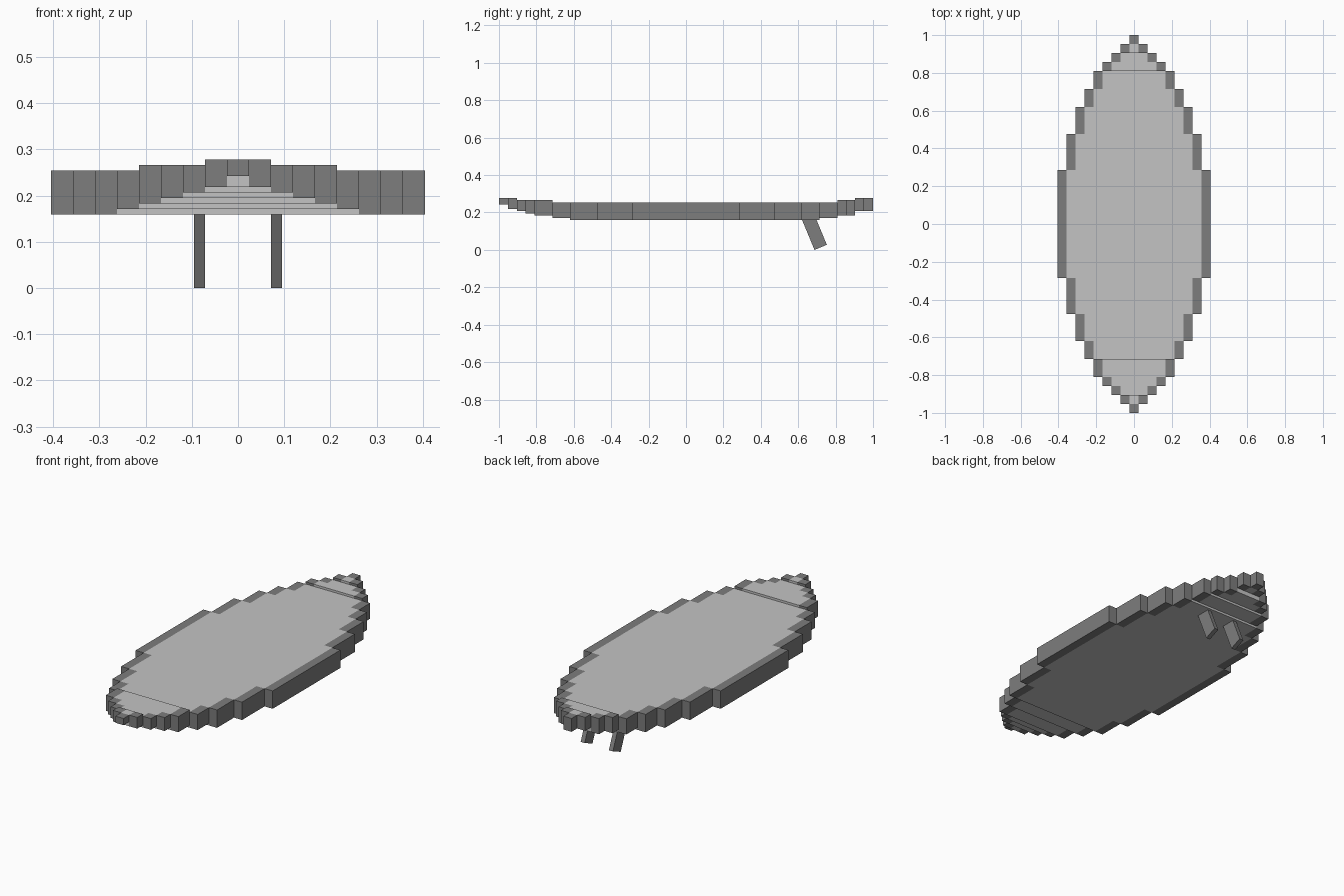
import bpy, bmesh, math
from mathutils import Matrix, Vector

if "Cube" in bpy.data.objects:
    bpy.data.objects.remove(bpy.data.objects["Cube"])

U = 1 / 21          # grid cell
H = U / 4           # height step
BASE = 0.1595       # underside of the flat middle


def material(name, v):
    m = bpy.data.materials.new(name)
    m.diffuse_color = (v, v, v, 1)
    m.use_nodes = True
    m.node_tree.nodes["Principled BSDF"].inputs["Base Color"].default_value = m.diffuse_color
    return m


light_grey = material("light_grey", 0.55)
dark_grey = material("dark_grey", 0.205)


def add_box(bm, x0, x1, y0, y1, z0, z1, turn=None):
    centre = Vector(((x0 + x1) / 2, (y0 + y1) / 2, (z0 + z1) / 2))
    size = Matrix.Diagonal((x1 - x0, y1 - y0, z1 - z0, 1))
    rot = turn if turn else Matrix.Identity(4)
    bmesh.ops.create_cube(bm, size=1, matrix=rot @ Matrix.Translation(centre) @ size)


def finish(bm, name, mat):
    me = bpy.data.meshes.new(name)
    bm.to_mesh(me)
    bm.free()
    me.materials.append(mat)
    ob = bpy.data.objects.new(name, me)
    bpy.context.collection.objects.link(ob)
    return ob


# Rows from the middle outwards: start, end, half width (cells),
# then bottom and top height steps at the front and at the back
ROWS = [
    (0, 6, 8.5, 0, 8, 0, 8),
    (6, 10, 7.5, 0, 8, 0, 8),
    (10, 13, 6.5, 0, 8, 0, 8),
    (13, 15, 5.5, 1, 8, 0, 8),
    (15, 17, 4.5, 2, 9, 1, 8),
    (17, 18, 3.5, 3, 9, 2, 9),
    (18, 19, 2.5, 4, 9, 2, 9),
    (19, 20, 1.5, 5, 10, 4, 10),
    (20, 21, 0.5, 7, 10, 4, 10),
]

deck = bmesh.new()
rim = bmesh.new()
for a, b, w, fb, ft, bb, bt in ROWS:
    if a == 0:      # the middle row is one piece across both halves
        spans = [(-b, b, fb, ft)]
    else:
        spans = [(-b, -a, fb, ft), (a, b, bb, bt)]
    for s, e, lo, hi in spans:
        rest = (s * U, e * U, BASE + lo * H, BASE + hi * H)
        if w > 1:
            add_box(deck, -(w - 1) * U, (w - 1) * U, *rest)
            add_box(rim, -w * U, -(w - 1) * U, *rest)
            add_box(rim, (w - 1) * U, w * U, *rest)
        else:       # single block at each tip
            add_box(rim, -w * U, w * U, *rest)
finish(deck, "deck", light_grey)
finish(rim, "rim", dark_grey)

# Two slanted fins under the tail
tilt = Matrix.Translation((0, 0.687, 0)) @ Matrix.Rotation(math.radians(22.5), 4, 'X')
for side, name in ((-1, "left_fin"), (1, "right_fin")):
    fin = bmesh.new()
    x0, x1 = sorted((side * 1.5 * U, side * 2 * U))
    add_box(fin, x0, x1, 0, 1.5 * U, 0, 0.19, tilt)
    finish(fin, name, dark_grey)
